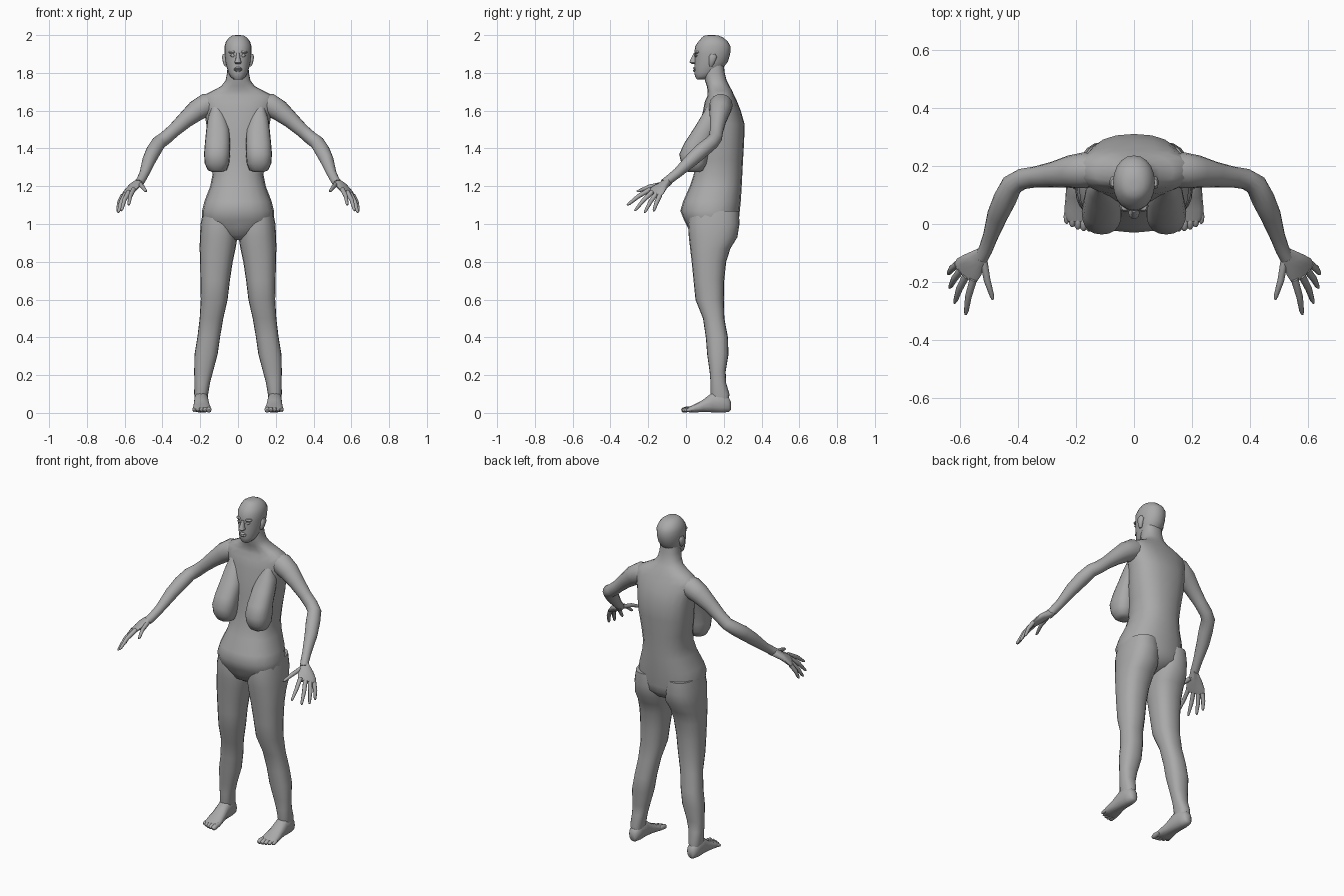
import bpy, bmesh, math
from mathutils import Vector

skin = bpy.data.materials.new("grey_skin")
skin.diffuse_color = (0.40, 0.40, 0.40, 1)


def build(name, rings, mirror=False):
    """Skin a list of vertex rings, cap the ends, optionally mirror in x."""
    bm = bmesh.new()
    rows = [[bm.verts.new(p) for p in r] for r in rings]
    n = len(rows[0])
    for a, b in zip(rows, rows[1:]):
        for i in range(n):
            j = (i + 1) % n
            bm.faces.new((a[i], a[j], b[j], b[i]))
    bm.faces.new(rows[0])
    bm.faces.new(rows[-1])
    bmesh.ops.recalc_face_normals(bm, faces=bm.faces)
    me = bpy.data.meshes.new(name)
    bm.to_mesh(me)
    bm.free()
    ob = bpy.data.objects.new(name, me)
    bpy.context.collection.objects.link(ob)
    me.materials.append(skin)
    if mirror:
        ob.modifiers.new("mirror", "MIRROR").use_mirror_merge = False
    bpy.ops.object.select_all(action="DESELECT")
    ob.select_set(True)
    bpy.context.view_layer.objects.active = ob
    bpy.ops.object.shade_smooth_by_angle(angle=math.radians(50))
    return ob


def loft(name, rows, axis="z", mirror=False, n=20, power=0.85):
    """Rows are (position on axis, x0, x1, b0, b1); b is y along z, or z along y."""
    rings = []
    for t, x0, x1, b0, b1 in rows:
        ring = []
        for i in range(n):
            a = 2 * math.pi * i / n
            c, s = math.cos(a), math.sin(a)
            x = (x0 + x1) / 2 + (x1 - x0) / 2 * math.copysign(abs(c) ** power, c)
            b = (b0 + b1) / 2 + (b1 - b0) / 2 * math.copysign(abs(s) ** power, s)
            ring.append((x, b, t) if axis == "z" else (x, t, b))
        rings.append(ring)
    return build(name, rings, mirror)


def tube(name, pts, n=10, mirror=True):
    """Points are (x, y, z, radius)."""
    rings = []
    for k, p in enumerate(pts):
        a, b = Vector(pts[max(k - 1, 0)][:3]), Vector(pts[min(k + 1, len(pts) - 1)][:3])
        d = (b - a).normalized()
        u = d.cross(Vector((0, 0, 1))).normalized()
        v = u.cross(d)
        rings.append([Vector(p[:3]) + p[3] * (math.cos(q) * u + math.sin(q) * v)
                      for q in (2 * math.pi * i / n for i in range(n))])
    return build(name, rings, mirror)


# torso and neck: (z, half width, front y, back y)
torso = [(0.915, .03, .07, .17), (0.94, .09, .03, .24), (0.98, .165, .01, .275), (1.02, .19, -.01, .28),
         (1.07, .19, -.03, .285), (1.12, .178, -.015, .29), (1.20, .147, .02, .295), (1.26, .135, .04, .298),
         (1.34, .143, .055, .302), (1.44, .16, .065, .308), (1.53, .168, .075, .31), (1.60, .18, .09, .29),
         (1.65, .195, .10, .27), (1.68, .185, .115, .255), (1.705, .135, .115, .245), (1.73, .088, .11, .23),
         (1.76, .066, .10, .215), (1.80, .058, .095, .205), (1.84, .055, .10, .2)]
loft("torso", [(z, -w, w, f, b) for z, w, f, b in torso])

# head
head = [(1.765, .022, .058, .10), (1.78, .04, .048, .14), (1.80, .05, .044, .17), (1.83, .06, .044, .20),
        (1.86, .067, .045, .222), (1.90, .071, .044, .234), (1.94, .072, .048, .236), (1.965, .064, .065, .222),
        (1.985, .05, .082, .20), (1.997, .032, .098, .175), (2.0, .012, .12, .15)]
loft("head", [(z, -w, w, f, b) for z, w, f, b in head], power=0.95)

# face details
loft("nose", [(1.848, -.012, .012, .03, .06), (1.856, -.019, .019, .018, .06),
              (1.87, -.013, .013, .022, .06), (1.905, -.008, .008, .04, .06)], n=10)
loft("lips", [(1.806, -.01, .01, .04, .06), (1.814, -.022, .022, .036, .07),
              (1.819, -.024, .024, .042, .07), (1.824, -.022, .022, .035, .07),
              (1.832, -.008, .008, .04, .06)], n=10)
loft("eye", [(1.885, .02, .034, .047, .06), (1.891, .014, .042, .044, .07),
             (1.897, .02, .034, .047, .06)], mirror=True, n=10)
loft("brow", [(1.902, .012, .044, .047, .08), (1.909, .010, .05, .043, .08),
              (1.917, .014, .045, .047, .08)], mirror=True, n=10)
loft("ear", [(1.835, .055, .07, .125, .14), (1.85, .055, .079, .12, .15),
             (1.885, .055, .085, .12, .165), (1.90, .06, .08, .13, .155)], mirror=True, n=10)

# breasts
loft("breast", [(1.275, .085, .135, .01, .07), (1.285, .06, .16, -.005, .09), (1.32, .047, .176, -.025, .11),
                (1.37, .042, .18, -.036, .12), (1.43, .042, .175, -.008, .13), (1.50, .045, .168, .038, .16),
                (1.56, .06, .16, .075, .18), (1.62, .09, .14, .11, .18)], mirror=True)

# legs and buttocks
loft("leg", [(0.05, .165, .225, .14, .225), (0.10, .158, .232, .13, .23), (0.16, .148, .231, .13, .212),
             (0.22, .132, .232, .125, .21), (0.31, .108, .23, .112, .225), (0.40, .095, .215, .105, .222),
             (0.50, .078, .203, .09, .203), (0.60, .055, .197, .05, .2), (0.70, .043, .199, .04, .202),
             (0.80, .028, .201, .03, .213), (0.87, .013, .203, .022, .235), (0.93, .003, .202, .015, .272),
             (1.0, .003, .198, .01, .283), (1.07, .02, .185, .02, .28)], mirror=True)

# feet and toes
loft("foot", [(.238, .178, .212, .015, .06), (.225, .165, .225, .004, .085), (.19, .158, .232, .0, .11),
              (.14, .156, .233, .002, .11), (.09, .15, .236, .004, .07), (.05, .143, .24, .002, .048),
              (.02, .142, .238, .002, .034), (.008, .148, .228, .006, .028)],
     axis="y", mirror=True, n=14)
for i in range(5):
    x, tip, r = .154 + .0195 * i, -.024 + .0016 * i * i, .015 - .0012 * i
    tube(f"toe_{i + 1}", [(x, .04, .02, r * .8), (x, tip + .025, .018, r), (x, tip + .008, .014, r * .9),
                          (x, tip, .012, r * .4)], n=8)

# arms
tube("arm", [(.10, .185, 1.64, .05), (.17, .185, 1.63, .062), (.22, .18, 1.60, .056), (.28, .17, 1.55, .044),
             (.34, .162, 1.495, .036), (.385, .155, 1.455, .036), (.42, .135, 1.43, .038),
             (.445, .085, 1.39, .040), (.47, .03, 1.34, .036), (.495, -.045, 1.27, .026),
             (.512, -.09, 1.235, .024), (.525, -.115, 1.215, .024)], n=14)

# palm: flattened rings spanning index side to little finger side
palm = [((.495, -.085, 1.24), (.525, -.08, 1.225), .022), ((.512, -.135, 1.215), (.578, -.105, 1.195), .02),
        ((.53, -.175, 1.195), (.605, -.12, 1.165), .017), ((.55, -.205, 1.175), (.618, -.14, 1.145), .011)]
rings = []
for a, b, t in palm:
    a, b = Vector(a), Vector(b)
    u = (b - a) / 2
    v = u.cross(Vector((.35, -.75, -.55))).normalized() * t
    rings.append([(a + b) / 2 + math.cos(q) * u * 1.08 + math.sin(q) * v
                  for q in (math.pi * i / 6 for i in range(12))])
build("palm", rings, mirror=True)

# fingers: (name, root, tip)
fingers = [("index_finger", (.553, -.19, 1.183), (.58, -.312, 1.10)),
           ("middle_finger", (.578, -.178, 1.17), (.618, -.272, 1.07)),
           ("ring_finger", (.595, -.158, 1.16), (.635, -.22, 1.06)),
           ("little_finger", (.608, -.138, 1.152), (.64, -.172, 1.068)),
           ("thumb", (.517, -.13, 1.21), (.486, -.26, 1.172))]
for name, a, b in fingers:
    a, b = Vector(a), Vector(b)
    mid = a.lerp(b, .5) + Vector((.004, 0, .006))
    tube(name, [(*a, .013), (*mid, .0115), (*a.lerp(b, .9), .008), (*b, .004)], n=8)
